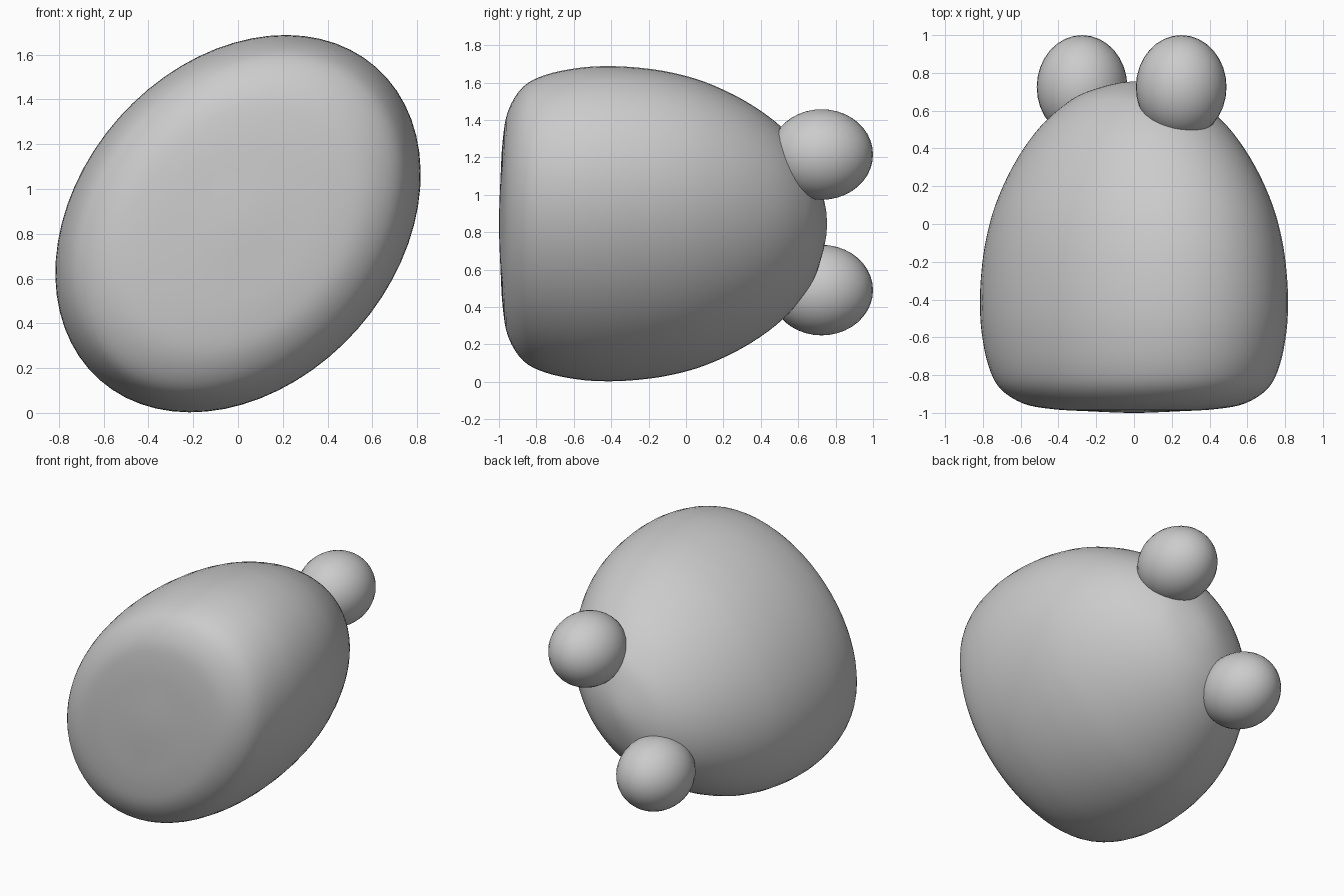
import bpy, bmesh
from math import sin, cos, pi, radians
from mathutils import Vector

if "Cube" in bpy.data.objects:
    bpy.data.objects.remove(bpy.data.objects["Cube"])

CENTRE_Z = 0.845
MAJOR, MINOR, TILT = 0.932, 0.712, radians(48.5)
SEGMENTS, STEPS = 64, 4

# Body profile along its length: (y, fraction of full cross-section)
profile = [(-1.0, 0), (-0.992, 0.28), (-0.98, 0.53), (-0.95, 0.72), (-0.87, 0.87),
           (-0.75, 0.945), (-0.58, 0.988), (-0.42, 1.0), (-0.25, 0.99), (-0.08, 0.96),
           (0.1, 0.9), (0.3, 0.79), (0.48, 0.645), (0.61, 0.485), (0.7, 0.305), (0.755, 0)]


def smooth_curve(points):
    """Catmull-Rom through the profile, mirrored across the axis at both ends."""
    p = [Vector(q) for q in points]
    p = [Vector((p[1].x, -p[1].y))] + p + [Vector((p[-2].x, -p[-2].y))]
    out = []
    for a, b, c, d in zip(p, p[1:], p[2:], p[3:]):
        for i in range(STEPS):
            t = i / STEPS
            out.append(0.5 * (2 * b + (c - a) * t + (2 * a - 5 * b + 4 * c - d) * t ** 2
                              + (3 * b - a - 3 * c + d) * t ** 3))
    return out[1:]


def finish(bm, name):
    bmesh.ops.recalc_face_normals(bm, faces=bm.faces)
    mesh = bpy.data.meshes.new(name)
    bm.to_mesh(mesh)
    bm.free()
    for poly in mesh.polygons:
        poly.use_smooth = True
    obj = bpy.data.objects.new(name, mesh)
    bpy.context.collection.objects.link(obj)
    return obj


# Body: tilted ellipse sections lofted along y
bm = bmesh.new()
rings = []
for y, s in smooth_curve(profile):
    ring = []
    for i in range(SEGMENTS):
        a = 2 * pi * i / SEGMENTS
        u, v = MAJOR * s * cos(a), MINOR * s * sin(a)
        ring.append(bm.verts.new((u * cos(TILT) - v * sin(TILT), y,
                                  CENTRE_Z + u * sin(TILT) + v * cos(TILT))))
    rings.append(ring)
for r0, r1 in zip(rings, rings[1:]):
    for i in range(SEGMENTS):
        j = (i + 1) % SEGMENTS
        bm.faces.new((r0[i], r0[j], r1[j], r1[i]))
for ring, y in ((rings[0], -1.0), (rings[-1], 0.755)):
    tip = bm.verts.new((0, y, CENTRE_Z))
    for i in range(SEGMENTS):
        bm.faces.new((ring[i], ring[(i + 1) % SEGMENTS], tip))
finish(bm, "body")

# Two egg-shaped knobs at the back, at opposite ends of the long axis
for name, x, z in (("upper_knob", 0.25, 1.215), ("lower_knob", -0.275, 0.49)):
    bm = bmesh.new()
    bmesh.ops.create_uvsphere(bm, u_segments=32, v_segments=20, radius=1)
    for v in bm.verts:
        cx, cy, cz = v.co
        v.co = (x + 0.24 * cx, 0.725 + 0.275 * cy, z + 0.242 * cz)
    finish(bm, name)
